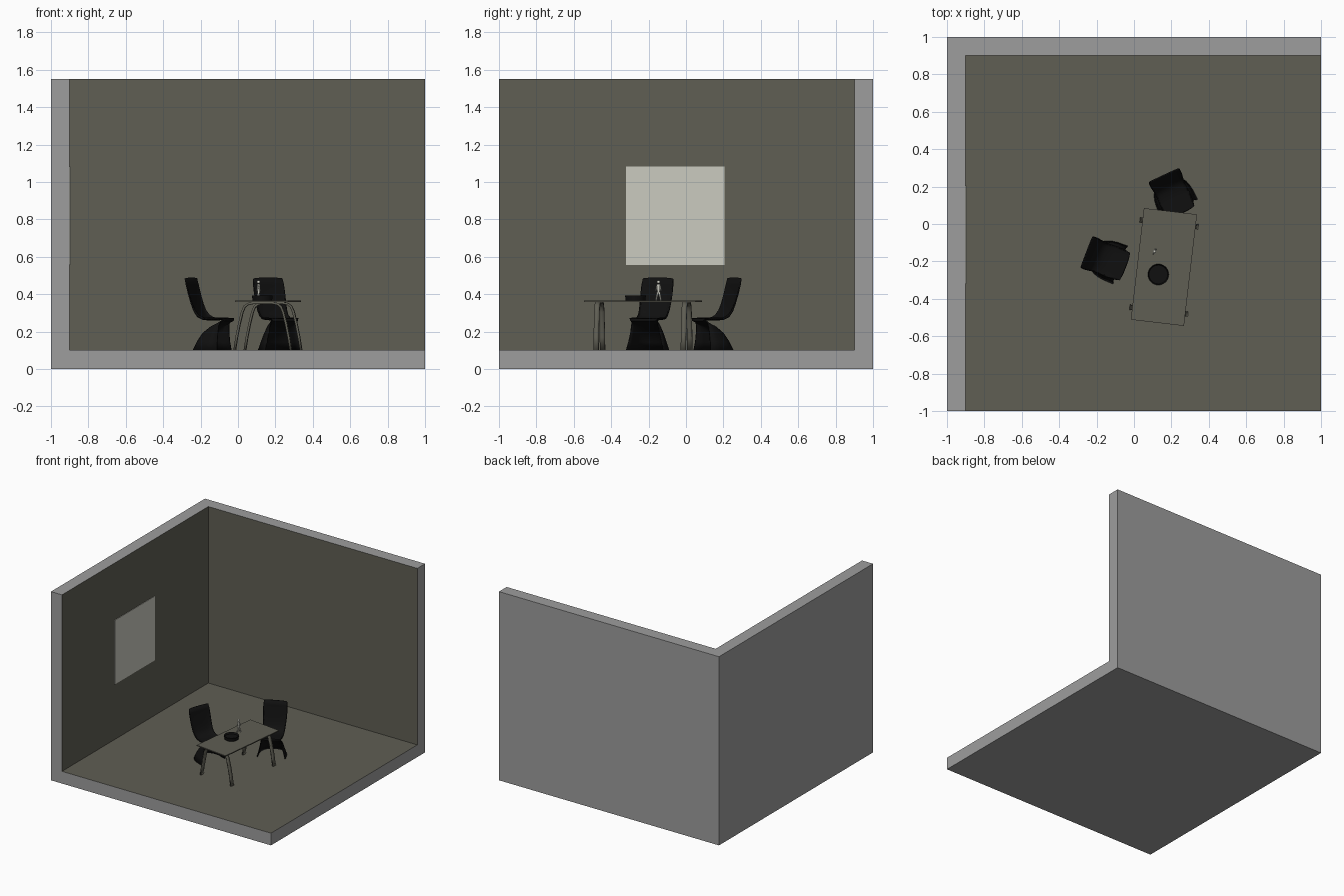
import bpy, bmesh, math
from mathutils import Matrix, Vector

if "Cube" in bpy.data.objects:
    bpy.data.objects.remove(bpy.data.objects["Cube"])


def material(name, rgb):
    m = bpy.data.materials.new(name)
    m.diffuse_color = (*rgb, 1)
    m.use_nodes = True
    m.node_tree.nodes["Principled BSDF"].inputs["Base Color"].default_value = m.diffuse_color
    return m


GREY = material("plaster grey", (0.34, 0.34, 0.34))
OLIVE = material("dark olive", (0.115, 0.112, 0.088))
CREAM = material("pale cream", (0.60, 0.60, 0.53))
BLACK = material("black", (0.005, 0.005, 0.005))


def add(name, bm, mats, loc=(0, 0, 0), rot=0.0, smooth=False):
    me = bpy.data.meshes.new(name)
    bmesh.ops.recalc_face_normals(bm, faces=bm.faces)
    bm.to_mesh(me)
    bm.free()
    for m in mats:
        me.materials.append(m)
    ob = bpy.data.objects.new(name, me)
    bpy.context.collection.objects.link(ob)
    ob.location = loc
    ob.rotation_euler.z = rot
    if smooth:
        bpy.ops.object.select_all(action='DESELECT')
        ob.select_set(True)
        bpy.context.view_layer.objects.active = ob
        bpy.ops.object.shade_smooth_by_angle(angle=math.radians(40))
    return ob


def box(name, centre, size, mat, rot=0.0):
    bm = bmesh.new()
    bmesh.ops.create_cube(bm, size=1)
    bmesh.ops.scale(bm, vec=size, verts=bm.verts)
    return add(name, bm, [mat], centre, rot)


def sheet(name, rows, thick, mat, loc, rot):
    """Skin a grid of points and give it thickness."""
    bm = bmesh.new()
    g = [[bm.verts.new(p) for p in r] for r in rows]
    for a, b in zip(g, g[1:]):
        for i in range(len(a) - 1):
            bm.faces.new((a[i], a[i + 1], b[i + 1], b[i]))
    ob = add(name, bm, [mat], loc, rot, True)
    mod = ob.modifiers.new("thickness", 'SOLIDIFY')
    mod.thickness = thick
    mod.offset = 0
    return ob


# room corner: floor and two thick walls, olive on the three inner faces
bm = bmesh.new()
V = {}


def vert(p):
    if p not in V:
        V[p] = bm.verts.new(p)
    return V[p]


def face(pts, mi):
    bm.faces.new([vert(p) for p in pts]).material_index = mi


H, F, L, B = 1.55, 0.1, -0.9, 0.9
face([(L, -1, F), (1, -1, F), (1, B, F), (L, B, F)], 1)
face([(L, -1, F), (L, B, F), (L, B, H), (L, -1, H)], 1)
face([(L, B, F), (1, B, F), (1, B, H), (L, B, H)], 1)
face([(-1, -1, 0), (-1, 1, 0), (1, 1, 0), (1, -1, 0)], 0)
face([(-1, -1, 0), (-1, -1, H), (-1, 1, H), (-1, 1, 0)], 0)
face([(-1, 1, 0), (-1, 1, H), (1, 1, H), (1, 1, 0)], 0)
face([(-1, -1, 0), (1, -1, 0), (1, -1, F), (L, -1, F), (L, -1, H), (-1, -1, H)], 0)
face([(1, -1, 0), (1, 1, 0), (1, 1, H), (1, B, H), (1, B, F), (1, -1, F)], 0)
face([(-1, -1, H), (L, -1, H), (L, B, H), (1, B, H), (1, 1, H), (-1, 1, H)], 0)
add("room_corner", bm, [GREY, OLIVE])

# picture panel on the left wall
box("wall_panel", (-0.8985, -0.057, 0.818), (0.004, 0.525, 0.527), CREAM)

# table: thin top on two bent frames
TC, TR = Vector((0.16, -0.23, 0)), math.radians(-6.7)
box("table_top", TC + Vector((0, 0, 0.362)), (0.286, 0.60, 0.008), OLIVE, TR)
half = [(0.151, 0.1), (0.140, 0.17), (0.126, 0.24), (0.110, 0.305),
        (0.098, 0.333), (0.08, 0.347), (0.055, 0.352)]
path = [(-u, z) for u, z in half] + half[::-1]
for name, v in (("front_leg_frame", -0.235), ("back_leg_frame", 0.235)):
    rows = [[(u, v - 0.014, z), (u, v + 0.014, z)] for u, z in path]
    sheet(name, rows, 0.012, OLIVE, TC, TR)

# chairs: one S-shaped shell; rows are
# (centre forward, side forward, centre z, side z, half width)
profile = [
    (0.000, 0.002, 0.488, 0.480, 0.086),
    (0.006, 0.010, 0.450, 0.450, 0.089),
    (0.016, 0.024, 0.400, 0.400, 0.089),
    (0.030, 0.040, 0.350, 0.350, 0.087),
    (0.042, 0.056, 0.308, 0.315, 0.084),
    (0.060, 0.076, 0.278, 0.290, 0.082),
    (0.090, 0.100, 0.264, 0.276, 0.082),
    (0.140, 0.140, 0.262, 0.273, 0.084),
    (0.195, 0.190, 0.268, 0.272, 0.082),
    (0.220, 0.212, 0.268, 0.270, 0.078),
    (0.222, 0.208, 0.258, 0.262, 0.076),
    (0.190, 0.196, 0.246, 0.252, 0.074),
    (0.130, 0.190, 0.225, 0.232, 0.077),
    (0.080, 0.188, 0.190, 0.195, 0.083),
    (0.048, 0.188, 0.145, 0.145, 0.094),
    (0.026, 0.192, 0.101, 0.101, 0.106),
]
rows = []
for fc, fs, zc, zs, w in profile:
    row = []
    for i in range(17):
        a = math.pi / 2 * (i - 8) / 8
        c = max(math.cos(a), 0) ** 0.65
        s = math.copysign(abs(math.sin(a)) ** 0.8, a)
        row.append((fs + (fc - fs) * c, w * s, zs + (zc - zs) * c))
    rows.append(row)
sheet("left_chair", rows, 0.007, BLACK, (-0.2525, -0.15, 0), math.radians(-21))
sheet("back_chair", rows, 0.007, BLACK, (0.16, 0.26, 0), math.radians(-65))

# shallow bowl on the table
bm = bmesh.new()
bmesh.ops.create_cone(bm, cap_ends=True, segments=32, radius1=0.052, radius2=0.056, depth=0.028)
top = max(bm.faces, key=lambda f: f.calc_center_median().z)
bmesh.ops.inset_region(bm, faces=[top], thickness=0.006)
bmesh.ops.translate(bm, vec=(0, 0, -0.014), verts=top.verts)
add("bowl", bm, [BLACK], (0.13, -0.27, 0.380), 0, True)

# small standing figurine
bm = bmesh.new()


def rod(a, b, r1, r2):
    a, b = Vector(a), Vector(b)
    d = b - a
    m = Matrix.Translation((a + b) / 2) @ d.to_track_quat('Z', 'Y').to_matrix().to_4x4()
    bmesh.ops.create_cone(bm, cap_ends=True, segments=10, radius1=r1, radius2=r2,
                          depth=d.length, matrix=m)


for s in (-1, 1):
    rod((s * 0.007, s * 0.013, 0), (0, s * 0.004, 0.045), 0.004, 0.006)
    rod((0, s * 0.007, 0.083), (s * 0.008, s * 0.014, 0.052), 0.004, 0.003)
rod((0, 0, 0.04), (0, 0, 0.088), 0.007, 0.009)
bmesh.ops.create_uvsphere(bm, u_segments=12, v_segments=8, radius=0.009,
                          matrix=Matrix.Translation((0, 0, 0.099)))
add("figurine", bm, [CREAM], (0.11, -0.147, 0.366), 0, True)
